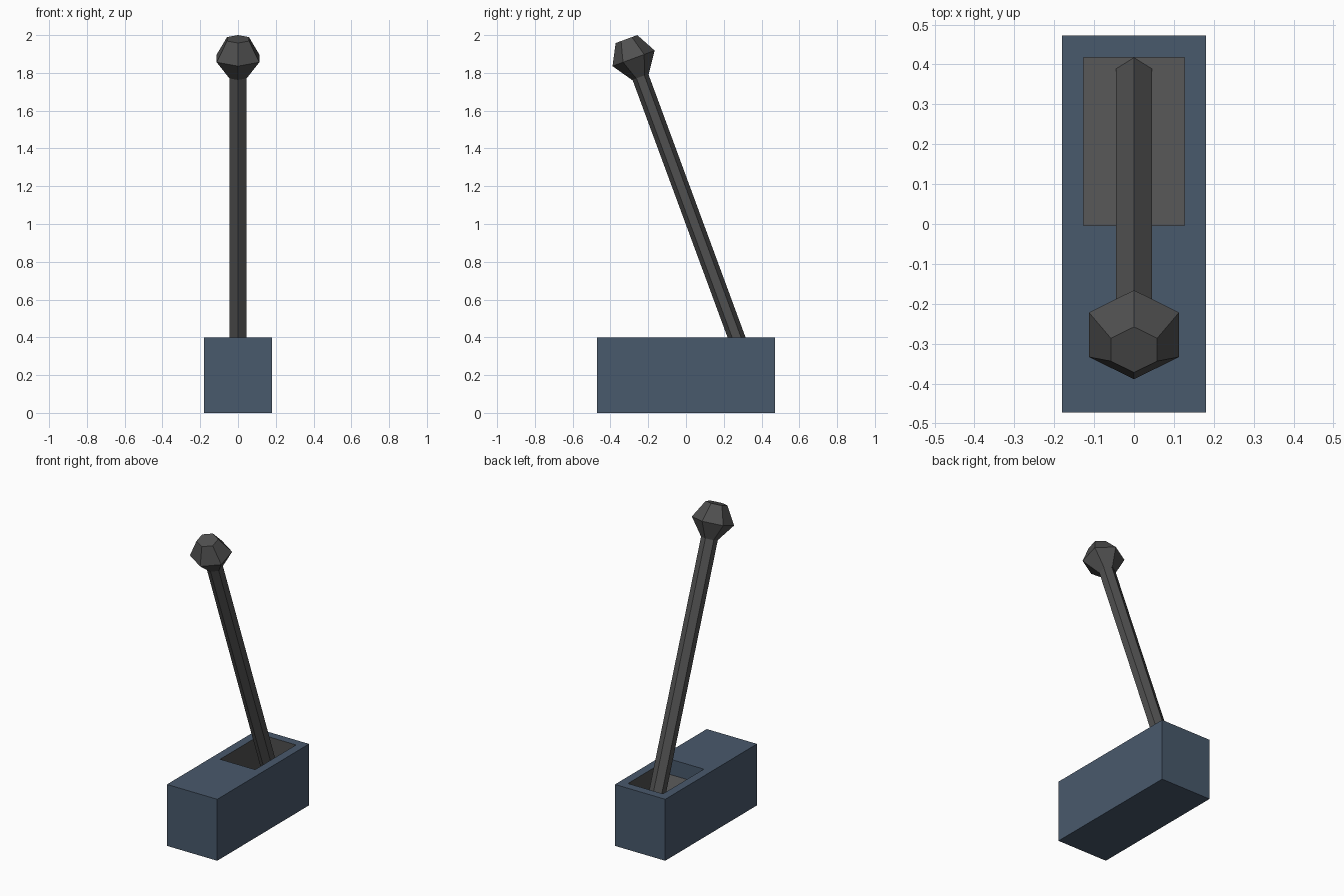
import bpy, bmesh, math

if "Cube" in bpy.data.objects:
    bpy.data.objects.remove(bpy.data.objects["Cube"])


def material(name, rgb):
    m = bpy.data.materials.new(name)
    m.diffuse_color = (*rgb, 1)
    m.use_nodes = True
    m.node_tree.nodes["Principled BSDF"].inputs["Base Color"].default_value = m.diffuse_color
    return m


BLUE = material("slate blue", (0.066, 0.100, 0.150))
GREY = material("dark grey", (0.080, 0.080, 0.080))


def finish(name, bm, mats):
    bmesh.ops.recalc_face_normals(bm, faces=bm.faces)
    me = bpy.data.meshes.new(name)
    bm.to_mesh(me)
    bm.free()
    for m in mats:
        me.materials.append(m)
    ob = bpy.data.objects.new(name, me)
    bpy.context.collection.objects.link(ob)
    return ob


def bridge(bm, a, b, skip=None):
    n = len(a)
    return [bm.faces.new((a[i], a[(i + 1) % n], b[(i + 1) % n], b[i])) for i in range(n)]


# base box with a pocket whose floor ramps down towards the back
def rect(bm, x, y0, y1, z0, z1):
    return [bm.verts.new(p) for p in ((-x, y0, z0), (x, y0, z0), (x, y1, z1), (-x, y1, z1))]


bm = bmesh.new()
bottom = rect(bm, 0.181, -0.472, 0.472, 0, 0)
top = rect(bm, 0.181, -0.472, 0.472, 0.4, 0.4)
rim = rect(bm, 0.126, -0.004, 0.417, 0.4, 0.4)
floor = rect(bm, 0.126, -0.004, 0.417, 0.30, 0.124)
bm.faces.new(bottom)
bridge(bm, bottom, top)
bridge(bm, top, rim)
walls = bridge(bm, rim, floor)
# the front pocket wall stays blue, the rest of the pocket is grey
for f in walls[1:] + [bm.faces.new(floor)]:
    f.material_index = 1
finish("base_box", bm, [BLUE, GREY])

# leaning six-sided parts: rings of (centre height, half width in x, radius front to back)
TILT = math.atan(0.369)


def leaning(name, rings):
    bm = bmesh.new()
    loops = []
    for z, hx, r in rings:
        cy = 0.2675 - 0.369 * (z - 0.4)
        loop = []
        for i in range(6):
            a = math.radians(60 * i)
            d = r * math.cos(a)
            loop.append(bm.verts.new((hx / math.cos(math.pi / 6) * math.sin(a),
                                      cy + d * math.cos(TILT), z + d * math.sin(TILT))))
        loops.append(loop)
    for a, b in zip(loops, loops[1:]):
        bridge(bm, a, b)
    bm.faces.new(loops[0])
    bm.faces.new(loops[-1])
    return finish(name, bm, [GREY])


leaning("lever_rod", [(0.11, 0.0455, 0.0447), (1.785, 0.0455, 0.0447)])
leaning("lever_knob", [(1.779, 0.0455, 0.0475), (1.877, 0.113, 0.119), (1.979, 0.058, 0.061)])
